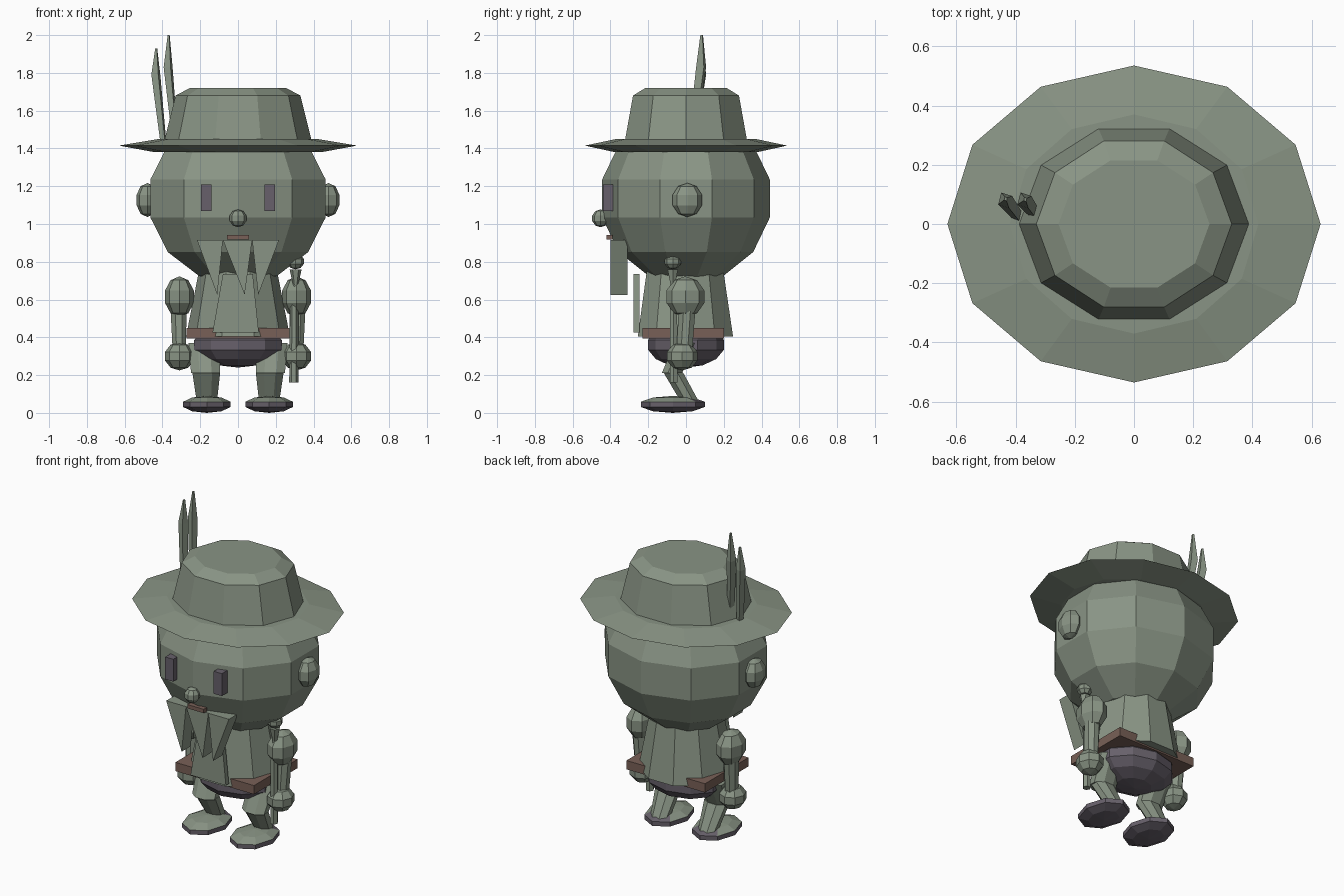
import bpy, bmesh, math
from mathutils import Vector, Matrix

if "Cube" in bpy.data.objects:
    bpy.data.objects.remove(bpy.data.objects["Cube"])


def material(name, rgb):
    m = bpy.data.materials.new(name)
    m.diffuse_color = (*rgb, 1)
    m.use_nodes = True
    m.node_tree.nodes["Principled BSDF"].inputs["Base Color"].default_value = m.diffuse_color
    return m


GREEN = material("grey green", (0.25, 0.296, 0.233))
DARK = material("dark violet grey", (0.135, 0.118, 0.145))
BROWN = material("dull brown", (0.19, 0.118, 0.095))


def finish(name, bm, *mats):
    bmesh.ops.recalc_face_normals(bm, faces=bm.faces)
    me = bpy.data.meshes.new(name)
    bm.to_mesh(me)
    bm.free()
    for m in mats:
        me.materials.append(m)
    ob = bpy.data.objects.new(name, me)
    bpy.context.collection.objects.link(ob)
    return ob


def ball(name, loc, radii, mat=GREEN, seg=8, rings=5):
    bm = bmesh.new()
    bmesh.ops.create_uvsphere(bm, u_segments=seg, v_segments=rings, radius=1)
    bm.transform(Matrix.Translation(loc) @ Matrix.Diagonal((*radii, 1)))
    return finish(name, bm, mat)


def box(name, lo, hi, mat=GREEN):
    bm = bmesh.new()
    bmesh.ops.create_cube(bm, size=1)
    lo, hi = Vector(lo), Vector(hi)
    bm.transform(Matrix.Translation((lo + hi) / 2) @ Matrix.Diagonal((*(hi - lo), 1)))
    return finish(name, bm, mat)


def loft(name, rings, seg, mat=GREEN, turn=0.0):
    """Skin stacked level rings given as (centre, radius x, radius y)."""
    bm = bmesh.new()
    loops = []
    for c, rx, ry in rings:
        loops.append([bm.verts.new((c[0] + rx * math.cos(turn + math.tau * i / seg),
                                    c[1] + ry * math.sin(turn + math.tau * i / seg),
                                    c[2])) for i in range(seg)])
    for a, b in zip(loops, loops[1:]):
        for i in range(seg):
            j = (i + 1) % seg
            bm.faces.new((a[i], a[j], b[j], b[i]))
    bm.faces.new(loops[0][::-1])
    bm.faces.new(loops[-1])
    return finish(name, bm, mat)


def prism(name, outline, y0, y1, mat=GREEN):
    """Front (x, z) outline extruded between two depths."""
    bm = bmesh.new()
    f = bm.faces.new([bm.verts.new((x, y0, z)) for x, z in outline])
    ext = bmesh.ops.extrude_face_region(bm, geom=[f])["geom"]
    for v in ext:
        if isinstance(v, bmesh.types.BMVert):
            v.co.y = y1
    return finish(name, bm, mat)


# Hat
loft("hat_brim", [((0, 0, 1.38), .44, .375), ((0, 0, 1.415), .63, .535),
                  ((0, 0, 1.45), .42, .37)], 12)
loft("hat_crown", [((0, 0, 1.44), .39, .34), ((0, 0, 1.68), .33, .295),
                   ((0, 0, 1.72), .255, .226)], 10)

# Feathers
for name, base, mid, tip in (
        ("outer_feather", (-.395, .03, 1.43), (-.435, .08, 1.79), (-.433, .085, 1.93)),
        ("inner_feather", (-.335, .035, 1.47), (-.37, .08, 1.83), (-.367, .083, 2.0))):
    loft(name, [(base, .018, .024), (mid, .027, .03), (tip, .006, .008)], 4, turn=.5)

# Head and face
ball("head", (0, 0, 1.135), (.5, .455, .455), seg=10, rings=7)
ball("nose", (0, -.452, 1.03), (.047, .047, .047))
box("mouth", (-.057, -.42, .918), (.057, -.39, .942), BROWN)
for side, s in (("left", -1), ("right", 1)):
    ball(side + "_ear", (s * .48, .007, 1.127), (.06, .082, .09))
    box(side + "_eye", (s * .168 - .028, -.44, 1.07),
        (s * .168 + .028, -.38, 1.21), DARK)

# Beard: three pointed wedges and a hanging panel
for name, a, b, tip in (("left", -.217, -.08, -.11), ("middle", -.08, .075, .035),
                        ("right", .075, .217, .107)):
    prism(name + "_beard_wedge", [(a, .915), (b, .915), (tip, .625)], -.40, -.31)
prism("beard_panel", [(-.08, .735), (.078, .735), (.11, .425), (-.135, .425)],
      -.277, -.247)

# Body
loft("tunic", [((0, -.003, .405), .275, .265), ((0, -.005, .76), .205, .212)], 10)
box("belt", (-.272, -.23, .395), (.272, .2, .45), BROWN)
ball("hips", (0, 0, .36), (.25, .205, .12), DARK, 10, 7)

for side, s in (("left", -1), ("right", 1)):
    # Arms
    ball(side + "_shoulder", (s * .31, -.003, .615), (.08, .105, .108))
    loft(side + "_forearm", [((s * .31, -.01, .31), .038, .045),
                             ((s * .315, .005, .54), .045, .048)], 8, turn=math.pi / 8)
    ball(side + "_hand", (s * .31, -.02, .3), (.08, .085, .075))
    # Legs
    loft(side + "_thigh", [((s * .172, -.075, .21), .083, .058),
                           ((s * .18, .0, .37), .088, .065)], 8, turn=math.pi / 8)
    loft(side + "_shin", [((s * .165, .02, .06), .058, .052),
                          ((s * .168, -.068, .215), .08, .056)], 8, turn=math.pi / 8)
    # Shoes: green uppers with dark soles and heels
    shoe = ball(side + "_shoe", (s * .165, -.07, .045), (.132, .178, .045))
    shoe.data.materials.append(DARK)
    for f in shoe.data.polygons:
        f.material_index = int(f.normal.z < .1 or f.center.y > .0)

# Staff
loft("staff", [((.295, -.065, .16), .024, .024), ((.297, -.066, .56), .022, .022),
               ((.305, -.07, .68), .014, .014), ((.305, -.07, .76), .032, .032)], 6)
ball("staff_knob", (.305, -.07, .802), (.046, .046, .042))
